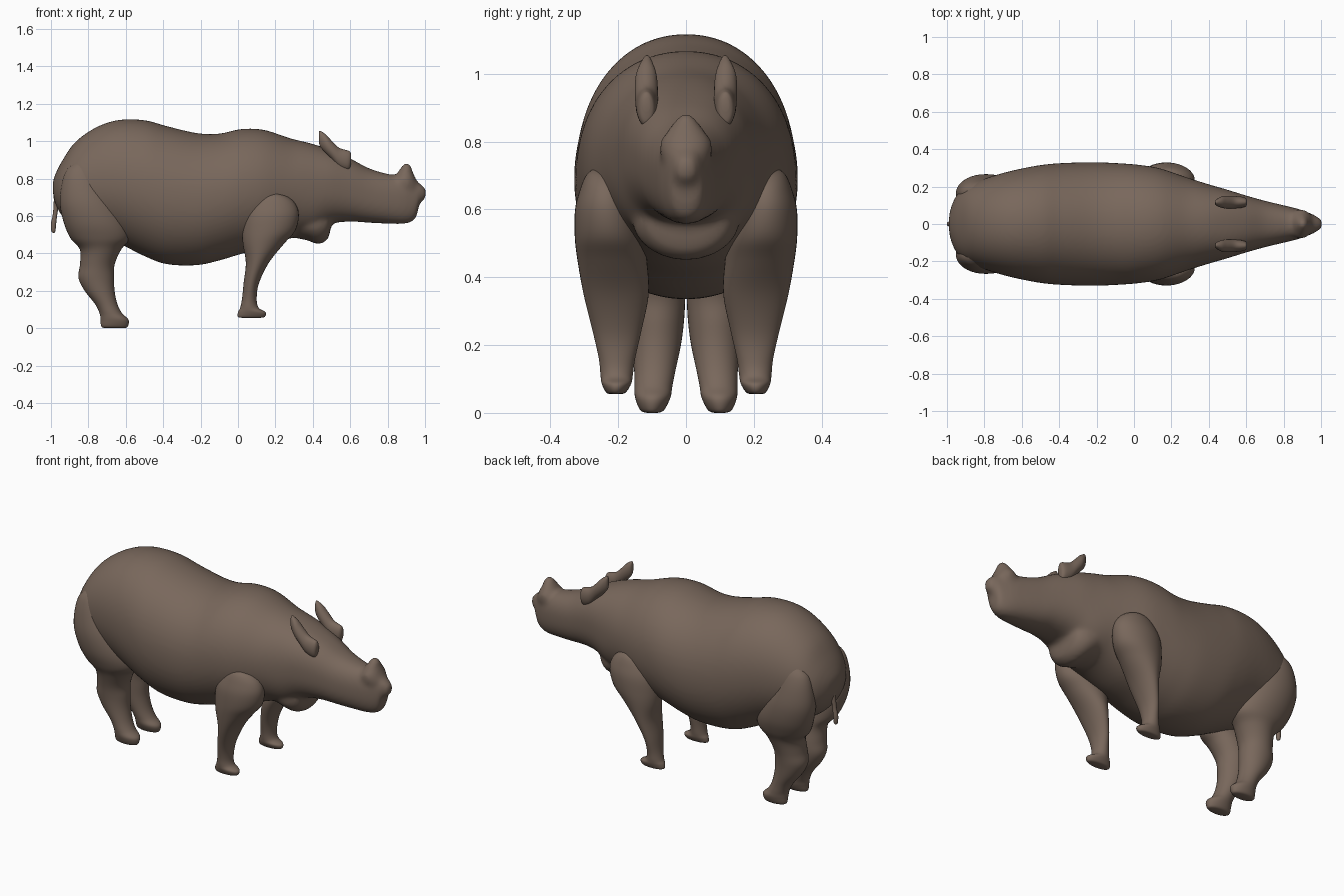
import bpy
import math

hide = bpy.data.materials.new("brown_hide")
hide.diffuse_color = (0.19, 0.137, 0.106, 1)


def spline(p, steps):
    """Catmull-Rom interpolation of tuples of any length."""
    out = []
    for i in range(len(p) - 1):
        a, b, c, d = p[max(i - 1, 0)], p[i], p[i + 1], p[min(i + 2, len(p) - 1)]
        for s in range(steps):
            t = s / steps
            out.append(tuple(0.5 * (2 * q + (r - o) * t + (2 * o - 5 * q + 4 * r - u) * t * t
                                    + (3 * q - o - 3 * r + u) * t ** 3)
                             for o, q, r, u in zip(a, b, c, d)))
    return out + [p[-1]]


def loft(name, axis, rings, side=1, power=lambda t: 2.0, sides=40, steps=5):
    """Rings are (t, a0, a1, y0, y1): along x, a is z; along z, a is x."""
    verts, faces = [], []
    rows = spline(rings, steps)
    for t, a0, a1, y0, y1 in rows:
        for k in range(sides):
            ang = 2 * math.pi * k / sides
            c, s = math.cos(ang), math.sin(ang)
            c = math.copysign(abs(c) ** (2 / power(t)), c)
            s = math.copysign(abs(s) ** (2 / power(t)), s)
            a = (a0 + a1) / 2 + (a1 - a0) / 2 * c
            y = side * ((y0 + y1) / 2 + (y1 - y0) / 2 * s)
            verts.append((t, y, a) if axis == 'x' else (a, y, t))
    n = len(rows)
    for r in range(n - 1):
        for k in range(sides):
            k2 = (k + 1) % sides
            faces.append((r * sides + k, r * sides + k2, (r + 1) * sides + k2, (r + 1) * sides + k))
    faces += [tuple(range(sides)), tuple(range((n - 1) * sides, n * sides))]
    mesh = bpy.data.meshes.new(name)
    mesh.from_pydata(verts, [], faces)
    mesh.materials.append(hide)
    ob = bpy.data.objects.new(name, mesh)
    bpy.context.collection.objects.link(ob)
    # consistent outward normals
    bpy.context.view_layer.objects.active = ob
    ob.select_set(True)
    bpy.ops.object.mode_set(mode='EDIT')
    bpy.ops.mesh.select_all(action='SELECT')
    bpy.ops.mesh.normals_make_consistent(inside=False)
    bpy.ops.object.mode_set(mode='OBJECT')
    bpy.ops.object.shade_smooth()
    ob.select_set(False)
    return ob


# Body and head: x, bottom z, top z, half width
body = [
    (-0.99, 0.73, 0.78, 0.025), (-0.978, 0.67, 0.82, 0.09), (-0.94, 0.60, 0.895, 0.165),
    (-0.87, 0.54, 0.995, 0.215), (-0.76, 0.50, 1.073, 0.255), (-0.64, 0.455, 1.113, 0.288),
    (-0.50, 0.385, 1.112, 0.315), (-0.38, 0.342, 1.08, 0.326), (-0.22, 0.337, 1.043, 0.33),
    (-0.10, 0.362, 1.04, 0.326), (0.02, 0.398, 1.065, 0.317), (0.14, 0.43, 1.06, 0.297),
    (0.28, 0.48, 1.015, 0.25), (0.40, 0.50, 0.985, 0.212), (0.50, 0.557, 0.95, 0.183),
    (0.60, 0.57, 0.907, 0.152), (0.70, 0.564, 0.855, 0.124), (0.80, 0.559, 0.825, 0.1),
    (0.88, 0.558, 0.815, 0.08), (0.93, 0.57, 0.805, 0.062), (0.955, 0.60, 0.785, 0.052),
    (0.97, 0.66, 0.775, 0.044), (0.998, 0.69, 0.752, 0.026), (1.006, 0.71, 0.737, 0.01)]
torso = loft("body_and_head", 'x', [(x, b, t, -w, w) for x, b, t, w in body], sides=64,
             power=lambda x: 2.1 + 0.3 * min(max((x - 0.3) / 0.2, 0), 1))

# Nose bump on the snout: z, x range, half width
horn = [(0.70, 0.79, 0.97, 0.06), (0.76, 0.805, 0.968, 0.075), (0.80, 0.832, 0.95, 0.075),
        (0.835, 0.855, 0.935, 0.052), (0.865, 0.875, 0.925, 0.03), (0.883, 0.89, 0.912, 0.012)]
nose = loft("nose_bump", 'z', [(z, a, b, -w, w) for z, a, b, w in horn])

# Throat fold: x, z range, half width
throat = [(0.27, 0.54, 0.62, 0.06), (0.30, 0.488, 0.64, 0.12), (0.37, 0.47, 0.66, 0.155),
          (0.43, 0.45, 0.67, 0.15), (0.478, 0.475, 0.67, 0.125), (0.495, 0.53, 0.66, 0.09),
          (0.502, 0.58, 0.64, 0.04)]
fold = loft("throat_fold", 'x', [(x, a, b, -w, w) for x, a, b, w in throat])

# Blend torso, nose bump and throat fold into one soft skin
for ob in (nose, fold, torso):
    ob.select_set(True)
bpy.context.view_layer.objects.active = torso
bpy.ops.object.join()
remesh = torso.modifiers.new("blend", 'REMESH')
remesh.mode = 'VOXEL'
remesh.voxel_size = 0.012
remesh.use_smooth_shade = True
soften = torso.modifiers.new("soften", 'SMOOTH')
soften.factor = 0.5
soften.iterations = 7
torso.select_set(False)

# Legs: z, x range, y range
front_leg = [
    (0.055, 0.03, 0.11, 0.195, 0.22), (0.06, 0.0, 0.142, 0.178, 0.235), (0.085, 0.0, 0.148, 0.162, 0.248),
    (0.11, 0.012, 0.11, 0.157, 0.252), (0.16, 0.022, 0.1, 0.15, 0.257), (0.24, 0.03, 0.112, 0.132, 0.275),
    (0.35, 0.042, 0.165, 0.11, 0.302), (0.45, 0.026, 0.245, 0.115, 0.32), (0.52, 0.024, 0.305, 0.125, 0.328),
    (0.60, 0.035, 0.325, 0.14, 0.327), (0.66, 0.065, 0.31, 0.16, 0.312), (0.70, 0.11, 0.27, 0.19, 0.295),
    (0.718, 0.17, 0.22, 0.23, 0.275)]
hind_leg = [
    (0.0, -0.70, -0.61, 0.085, 0.115), (0.008, -0.73, -0.59, 0.065, 0.135), (0.045, -0.735, -0.585, 0.046, 0.15),
    (0.08, -0.74, -0.62, 0.04, 0.152), (0.13, -0.765, -0.645, 0.03, 0.153), (0.2, -0.82, -0.66, 0.015, 0.16),
    (0.27, -0.853, -0.662, 0.006, 0.168), (0.34, -0.845, -0.66, 0.003, 0.18), (0.42, -0.845, -0.625, 0.008, 0.205),
    (0.48, -0.895, -0.58, 0.02, 0.235), (0.56, -0.93, -0.595, 0.035, 0.26), (0.66, -0.952, -0.645, 0.055, 0.266),
    (0.76, -0.945, -0.71, 0.08, 0.25), (0.84, -0.92, -0.755, 0.11, 0.225), (0.885, -0.87, -0.80, 0.15, 0.195)]
# Ear: x, z range, y range
ear = [(0.432, 1.0, 1.05, 0.11, 0.122), (0.44, 0.97, 1.055, 0.098, 0.132), (0.47, 0.935, 1.035, 0.086, 0.148),
       (0.50, 0.905, 1.003, 0.083, 0.151), (0.54, 0.86, 0.965, 0.083, 0.149), (0.58, 0.845, 0.952, 0.088, 0.145),
       (0.598, 0.855, 0.945, 0.095, 0.138), (0.605, 0.89, 0.93, 0.105, 0.128)]
for label, side in (("left", 1), ("right", -1)):
    loft(label + "_front_leg", 'z', front_leg, side)
    loft(label + "_hind_leg", 'z', hind_leg, side)
    loft(label + "_ear", 'x', ear, side, sides=24)

# Tail hanging down the rump: z, centre x, radius
tail = [(0.51, -0.986, 0.004), (0.52, -0.987, 0.011), (0.56, -0.986, 0.014), (0.61, -0.978, 0.012),
        (0.68, -0.97, 0.015), (0.76, -0.968, 0.018), (0.84, -0.95, 0.018), (0.88, -0.925, 0.012)]
loft("tail", 'z', [(z, x - r, x + r, -r, r) for z, x, r in tail], sides=16)
